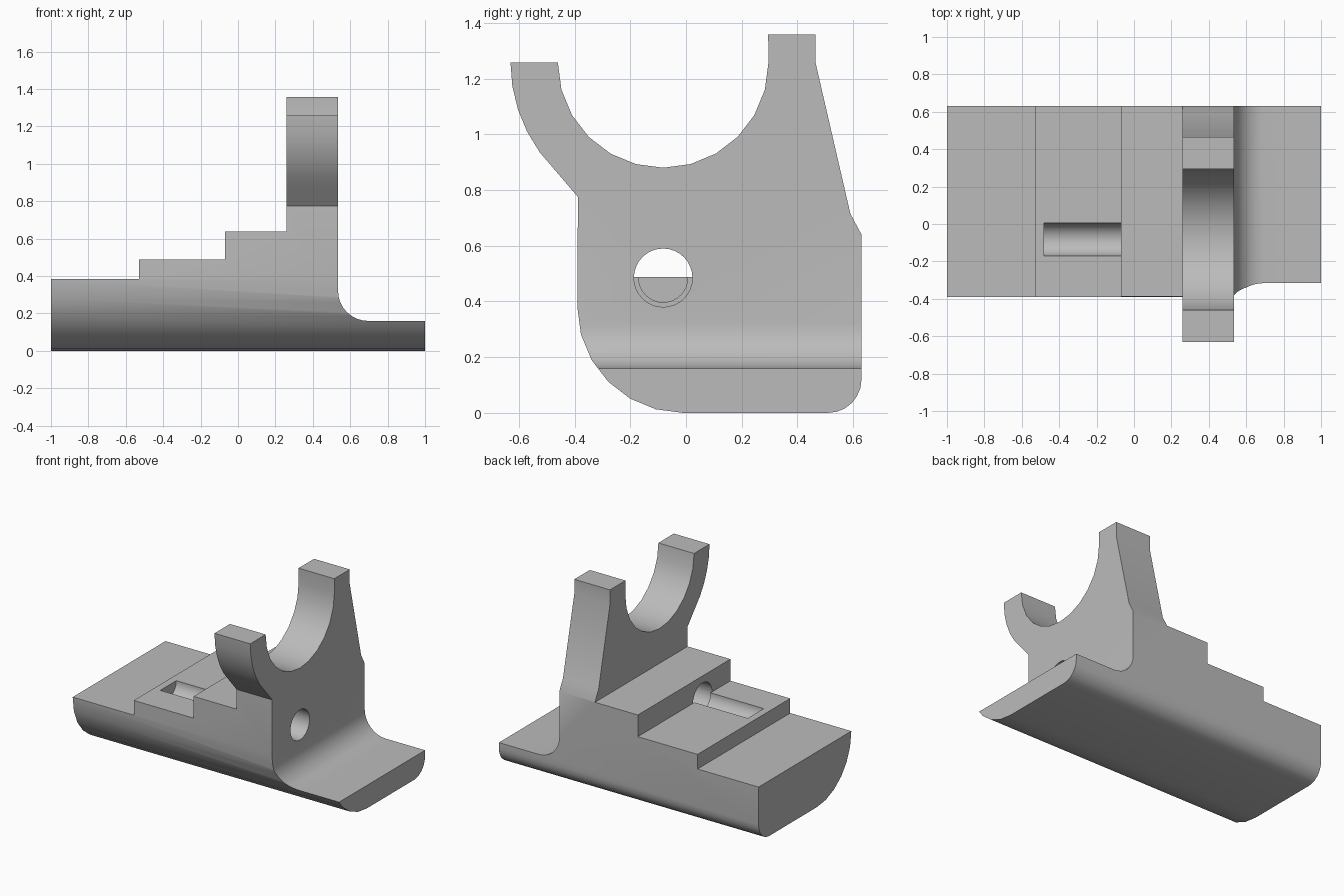
import bpy, bmesh
from math import cos, sin, radians
from mathutils import Vector

if "Cube" in bpy.data.objects:
    bpy.data.objects.remove(bpy.data.objects["Cube"])

grey = bpy.data.materials.new("plain grey")
grey.use_nodes = True
colour = (0.5, 0.5, 0.5, 1)
grey.diffuse_color = colour
grey.node_tree.nodes["Principled BSDF"].inputs["Base Color"].default_value = colour


def arc(cx, cy, r, start, end, steps):
    """Points along a circular arc, angles in degrees."""
    angles = [radians(start + (end - start) * i / steps) for i in range(steps + 1)]
    return [(cx + r * cos(a), cy + r * sin(a)) for a in angles]


def prism(name, profile, axis, low, high):
    """Extrude a profile along x (profile in y, z) or y (profile in x, z)."""
    bm = bmesh.new()
    place = (lambda u, v: (low, u, v)) if axis == "x" else (lambda u, v: (u, low, v))
    face = bm.faces.new([bm.verts.new(place(u, v)) for u, v in profile])
    step = Vector((high - low, 0, 0)) if axis == "x" else Vector((0, high - low, 0))
    new = bmesh.ops.extrude_face_region(bm, geom=[face])["geom"]
    bmesh.ops.translate(bm, vec=step, verts=[g for g in new if isinstance(g, bmesh.types.BMVert)])
    bmesh.ops.recalc_face_normals(bm, faces=bm.faces)
    mesh = bpy.data.meshes.new(name)
    bm.to_mesh(mesh)
    bm.free()
    mesh.materials.append(grey)
    obj = bpy.data.objects.new(name, mesh)
    bpy.context.collection.objects.link(obj)
    return obj


def combine(target, tool, operation):
    """Apply a boolean, then discard the tool."""
    tool.hide_render = True
    mod = target.modifiers.new(tool.name, "BOOLEAN")
    mod.operation, mod.object, mod.solver = operation, tool, "EXACT"
    bpy.context.view_layer.objects.active = target
    bpy.ops.object.modifier_apply(modifier=mod.name)
    bpy.data.objects.remove(tool)


# Cross-section: rounded base, curved front horn, cradle and tapered rear horn
section = (
    arc(-0.01, 0.38, 0.38, 180, 270, 6)
    + arc(0.51, 0.12, 0.12, 270, 360, 6)
    + [(0.63, 0.64), (0.59, 0.715), (0.465, 1.257), (0.465, 1.358), (0.295, 1.358)]
    + arc(-0.082, 1.258, 0.378, 360, 180, 12)
    + arc(-0.082, 1.258, 0.548, 180, 225, 5)
    + [(-0.388, 0.775)]
)
bracket = prism("stepped_cradle_bracket", section, "x", -1, 1)

# Long profile: stepped block, upright and filleted foot
steps = (
    [(-1.1, -0.1), (1.1, -0.1), (1.1, 0.16)]
    + arc(0.695, 0.32, 0.16, 270, 180, 8)
    + [(0.535, 1.5), (0.26, 1.5), (0.26, 0.638), (-0.07, 0.638),
       (-0.07, 0.487), (-0.53, 0.487), (-0.53, 0.385), (-1.1, 0.385)]
)
combine(bracket, prism("step_profile", steps, "y", -0.8, 0.8), "INTERSECT")

# Bore through the upright, and the narrower groove in the middle step
for name, radius, low, high in (("bore", 0.105, -0.07, 0.8), ("groove", 0.088, -0.48, 0.1)):
    circle = arc(-0.082, 0.485, radius, 0, 360, 32)[:-1]
    combine(bracket, prism(name, circle, "x", low, high), "DIFFERENCE")

bpy.ops.object.select_all(action="DESELECT")
bracket.select_set(True)
bpy.context.view_layer.objects.active = bracket
bpy.ops.object.shade_smooth_by_angle(angle=radians(30))
